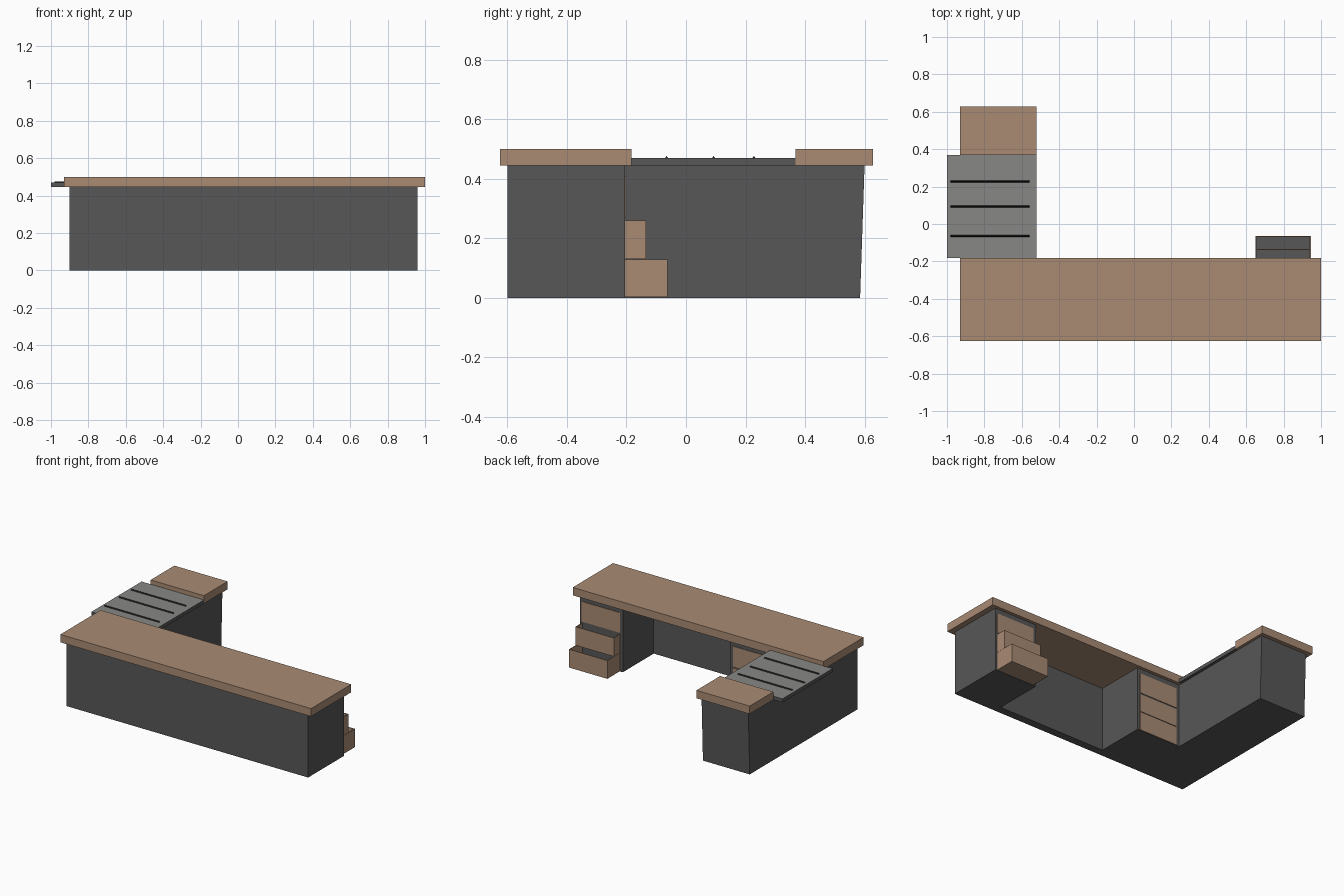
import bpy
import bmesh
from mathutils import Vector

cube = bpy.data.objects.get("Cube")
if cube:
    bpy.data.objects.remove(cube, do_unlink=True)


def material(name, rgb):
    m = bpy.data.materials.new(name)
    m.use_nodes = True
    m.diffuse_color = (*rgb, 1)
    m.node_tree.nodes["Principled BSDF"].inputs["Base Color"].default_value = (*rgb, 1)
    return m


wood = material("brown wood", (0.40, 0.26, 0.175))
charcoal = material("charcoal panel", (0.096, 0.096, 0.096))
grey = material("grey plate", (0.245, 0.245, 0.235))
black = material("black trim", (0.014, 0.014, 0.014))


def finish(bm, name, mats):
    bmesh.ops.recalc_face_normals(bm, faces=bm.faces)
    mesh = bpy.data.meshes.new(name)
    bm.to_mesh(mesh)
    bm.free()
    for m in mats:
        mesh.materials.append(m)
    obj = bpy.data.objects.new(name, mesh)
    bpy.context.collection.objects.link(obj)
    return obj


def box_bm(x, y, z):
    """Box spanning three (low, high) ranges."""
    bm = bmesh.new()
    bmesh.ops.create_cube(bm, size=1)
    for v in bm.verts:
        v.co = Vector([r[0] if c < 0 else r[1] for c, r in zip(v.co, (x, y, z))])
    return bm


def top_face(bm):
    bm.normal_update()
    return max(bm.faces, key=lambda f: f.normal.z)


def box(name, x, y, z, mat):
    return finish(box_bm(x, y, z), name, [mat])


def open_drawer(name, x, y, z):
    """Hollow wooden drawer with a dark floor."""
    bm = box_bm(x, y, z)
    top = top_face(bm)
    bmesh.ops.inset_region(bm, faces=[top], thickness=0.008)
    floor = bmesh.ops.extrude_face_region(bm, geom=[top])["geom"]
    bmesh.ops.delete(bm, geom=[top], context="FACES_ONLY")
    for e in floor:
        if isinstance(e, bmesh.types.BMVert):
            e.co.z = z[0] + 0.012
        elif isinstance(e, bmesh.types.BMFace):
            e.material_index = 1
    return finish(bm, name, [wood, charcoal])


# Carcass: floor plan with kneehole and side wing, extruded upward
TOP = 0.445
plan = [(-0.9, -0.6), (0.96, -0.6), (0.96, -0.205), (0.63, -0.205),
        (0.63, -0.545), (-0.2, -0.545), (-0.2, -0.205), (-0.54, -0.205),
        (-0.54, 0.6), (-0.9, 0.6)]
bm = bmesh.new()
base = bm.faces.new([bm.verts.new((x, y, 0)) for x, y in plan])
new = bmesh.ops.extrude_face_region(bm, geom=[base])["geom"]
for v in new:
    if isinstance(v, bmesh.types.BMVert):
        v.co.z = TOP
for v in bm.verts:  # wing end leans in at the floor
    if v.co.y > 0.5 and v.co.z < 0.1:
        v.co.y -= 0.015
finish(bm, "desk_carcass", [charcoal])

# Worktops
box("main_worktop", (-0.93, 1.0), (-0.625, -0.183), (TOP, 0.5), wood)
box("wing_worktop", (-0.93, -0.52), (0.368, 0.628), (TOP, 0.5), wood)

# Lowered plate on the wing: light top, dark edges
bm = box_bm((-1.0, -0.52), (-0.183, 0.368), (TOP, 0.47))
top_face(bm).material_index = 1
finish(bm, "wing_plate", [charcoal, grey])

# Raised three-sided strips on the plate
for i, y in enumerate((-0.065, 0.093, 0.228)):
    bm = bmesh.new()
    tri = bm.faces.new([bm.verts.new((-0.98, y + dy, z))
                        for dy, z in ((-0.006, 0.469), (0.006, 0.469), (0, 0.477))])
    new = bmesh.ops.extrude_face_region(bm, geom=[tri])["geom"]
    bmesh.ops.translate(bm, vec=(0.42, 0, 0),
                        verts=[v for v in new if isinstance(v, bmesh.types.BMVert)])
    finish(bm, f"plate_strip_{i + 1}", [black])

# Drawers: closed stack beside the wing, stepped open stack at the far end
levels = [(0.003, 0.13), (0.136, 0.26), (0.27, 0.41)]
for i, z in enumerate(levels):
    box(f"closed_drawer_{i + 1}", (-0.515, -0.22), (-0.22, -0.201), z, wood)
open_drawer("open_drawer_lower", (0.65, 0.945), (-0.26, -0.063), levels[0])
open_drawer("open_drawer_middle", (0.65, 0.945), (-0.26, -0.134), (0.131, 0.26))
box("closed_drawer_end", (0.65, 0.945), (-0.22, -0.201), levels[2], wood)
